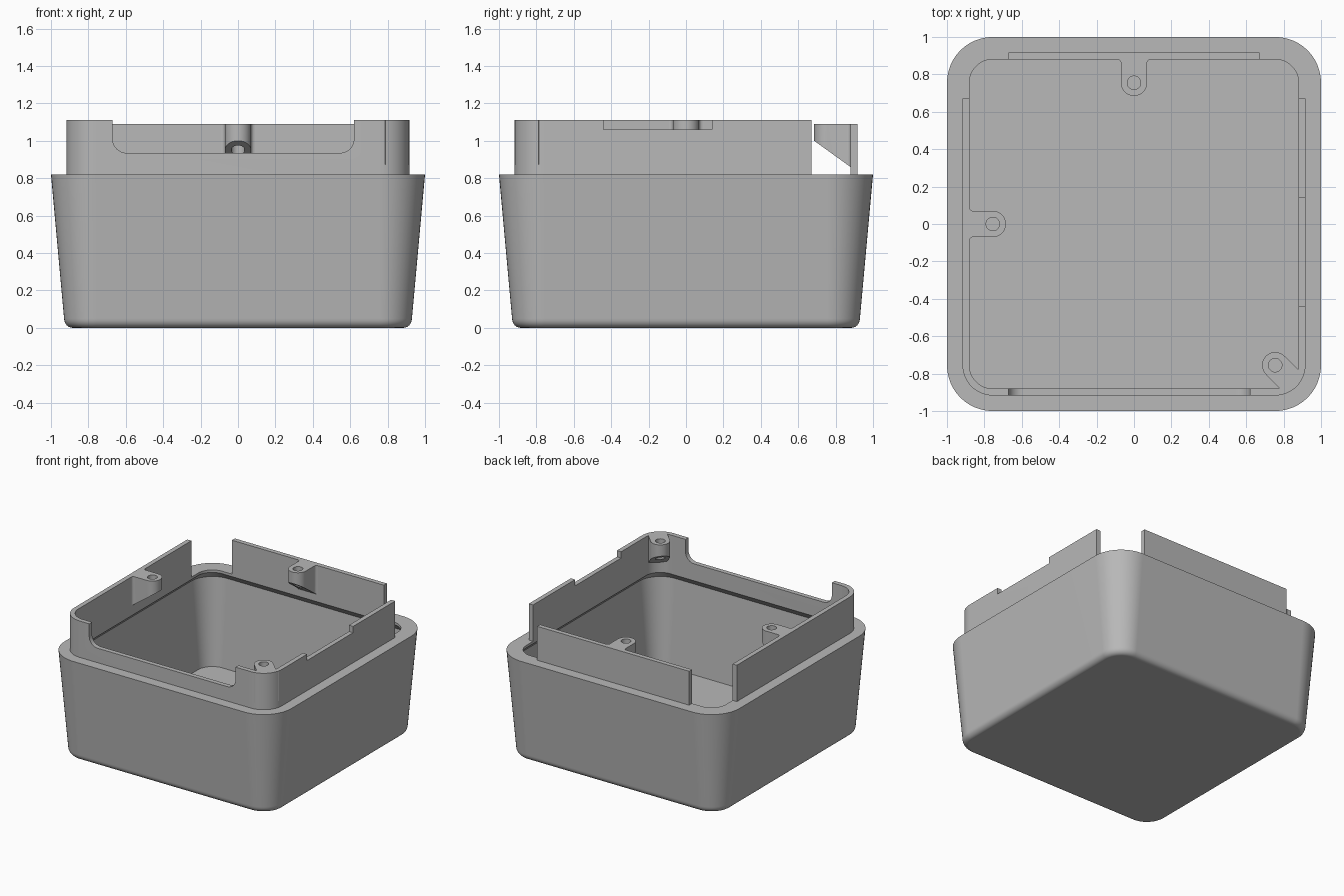
import bpy, bmesh
from math import sin, cos, pi, radians
from mathutils import Matrix

cube = bpy.data.objects.get("Cube")
if cube:
    bpy.data.objects.remove(cube, do_unlink=True)

grey = bpy.data.materials.new("plain grey")
grey.use_nodes = True
colour = (0.48, 0.48, 0.48, 1)
grey.diffuse_color = colour
grey.node_tree.nodes["Principled BSDF"].inputs["Base Color"].default_value = colour

CORE = 0.755      # shared centre of all corner arcs, and of the screw posts
RIM, TOP, BACK_TOP = 0.82, 1.11, 1.09
OUT, INN = 0.917, 0.88   # lip wall faces
SEG = 12


def arc(cx, cy, r, a0, a1, n=SEG):
    """Points on an arc, angles in degrees."""
    return [(cx + r * cos(radians(a0 + (a1 - a0) * i / n)),
             cy + r * sin(radians(a0 + (a1 - a0) * i / n))) for i in range(n + 1)]


def rounded_square(half):
    pts = []
    for k, (sx, sy) in enumerate([(1, 1), (-1, 1), (-1, -1), (1, -1)]):
        pts += arc(sx * CORE, sy * CORE, half - CORE, 90 * k, 90 * k + 90)
    return pts


def finish(name, bm, smooth=True):
    bmesh.ops.recalc_face_normals(bm, faces=bm.faces)
    mesh = bpy.data.meshes.new(name)
    bm.to_mesh(mesh)
    bm.free()
    mesh.materials.append(grey)
    ob = bpy.data.objects.new(name, mesh)
    bpy.context.collection.objects.link(ob)
    if smooth:
        shade(ob)
    return ob


def shade(ob):
    bpy.ops.object.select_all(action='DESELECT')
    ob.select_set(True)
    bpy.context.view_layer.objects.active = ob
    bpy.ops.object.shade_smooth_by_angle(angle=radians(32))


def prism(name, outline, vec, place, smooth=True):
    """Extrude a 2D outline; place maps each 2D point to 3D."""
    bm = bmesh.new()
    face = bm.faces.new([bm.verts.new(place(*p)) for p in outline])
    ext = bmesh.ops.extrude_face_region(bm, geom=[face], use_keep_orig=True)
    new = [v for v in ext["geom"] if isinstance(v, bmesh.types.BMVert)]
    bmesh.ops.translate(bm, verts=new, vec=vec)
    return finish(name, bm, smooth)


def cut(ob, cutter):
    cutter.hide_render = True
    mod = ob.modifiers.new("cut", 'BOOLEAN')
    mod.operation, mod.solver, mod.object = 'DIFFERENCE', 'EXACT', cutter
    bpy.context.view_layer.update()
    result = bpy.data.meshes.new_from_object(
        ob.evaluated_get(bpy.context.evaluated_depsgraph_get()))
    ob.modifiers.clear()
    ob.data = result
    bpy.data.objects.remove(cutter, do_unlink=True)


# Tapered hollow body: outside up, over the rim, under the ledge, down to the floor
section = [(0.885 + 0.045 * sin(i * pi / 12), 0.05 * (1 - cos(i * pi / 12)))
           for i in range(7)]
section += [(1.0, RIM), (INN, RIM), (INN, 0.80), (0.94, 0.74), (0.88, 0.05)]
bm = bmesh.new()
rings = [[bm.verts.new((x, y, z)) for x, y in rounded_square(h)] for h, z in section]
for low, high in zip(rings, rings[1:]):
    for i in range(len(low)):
        j = (i + 1) % len(low)
        bm.faces.new((low[i], low[j], high[j], high[i]))
bm.faces.new(rings[0])
bm.faces.new(rings[-1])
body = finish("body", bm)
weighted = body.modifiers.new("even_shading", 'WEIGHTED_NORMAL')
weighted.keep_sharp = True

# U-shaped lip wall round the front and both sides
END = 0.67


def u_line(half):
    return ([(-half, END)] + arc(-CORE, -CORE, half - CORE, 180, 270)
            + arc(CORE, -CORE, half - CORE, 270, 360) + [(half, END)])


lip = prism("lip_wall", u_line(OUT) + u_line(INN)[::-1], (0, 0, TOP - RIM),
            lambda x, y: (x, y, RIM), False)

# Wide front opening with rounded lower corners
r, x0, x1, z0 = 0.075, -0.67, 0.62, 0.935
opening = ([(x0, 1.3)] + arc(x0 + r, z0 + r, r, 180, 270)
           + arc(x1 - r, z0 + r, r, 270, 360) + [(x1, 1.3)])
cut(lip, prism("front_cutter", opening, (0, 0.2, 0), lambda x, z: (x, -1, z), False))

# Shallow notch in the +x side
notch = [(-0.44, 1.06), (0.14, 1.06), (0.14, 1.3), (-0.44, 1.3)]
cut(lip, prism("side_cutter", notch, (0.2, 0, 0), lambda y, z: (0.8, y, z), False))
shade(lip)

# Separate, slightly lower back wall
prism("back_wall", [(-END, INN), (END, INN), (END, OUT), (-END, OUT)],
      (0, 0, BACK_TOP - RIM), lambda x, y: (x, y, RIM))


def screw_post(name, x, y, angle, top):
    """Bored post with a flared root and a sloping underside, pointing outward."""
    rad, flare, wall = 0.07, 0.02, INN - CORE
    side = arc(wall - flare, rad + flare, flare, 270, 360, 6) + [(wall + 0.012, rad + flare)]
    outline = arc(0, 0, rad, 90, 270, 20) + [(u, -v) for u, v in side] + side[::-1]
    bore = arc(0, 0, 0.036, 0, 360, 24)[:-1]
    bm = bmesh.new()
    caps = ([], [])
    for loop in (outline, bore):
        n = len(loop)
        upper = [bm.verts.new((u, v, top)) for u, v in loop]
        lower = [bm.verts.new((u, v, top - 0.09 - 0.72 * (u + rad))) for u, v in loop]
        for i in range(n):
            j = (i + 1) % n
            bm.faces.new((upper[i], upper[j], lower[j], lower[i]))
            for cap, row in zip(caps, (upper, lower)):
                cap.append(bm.edges.get((row[i], row[j])))
    for cap in caps:
        bmesh.ops.triangle_fill(bm, edges=cap, use_beauty=True)
    bmesh.ops.transform(bm, verts=bm.verts,
                        matrix=Matrix.Translation((x, y, 0)) @ Matrix.Rotation(radians(angle), 4, 'Z'))
    return finish(name, bm)


screw_post("back_screw_post", 0, CORE, 90, BACK_TOP)
screw_post("side_screw_post", -CORE, 0, 180, TOP)
screw_post("corner_screw_post", CORE, -CORE, -45, TOP)
